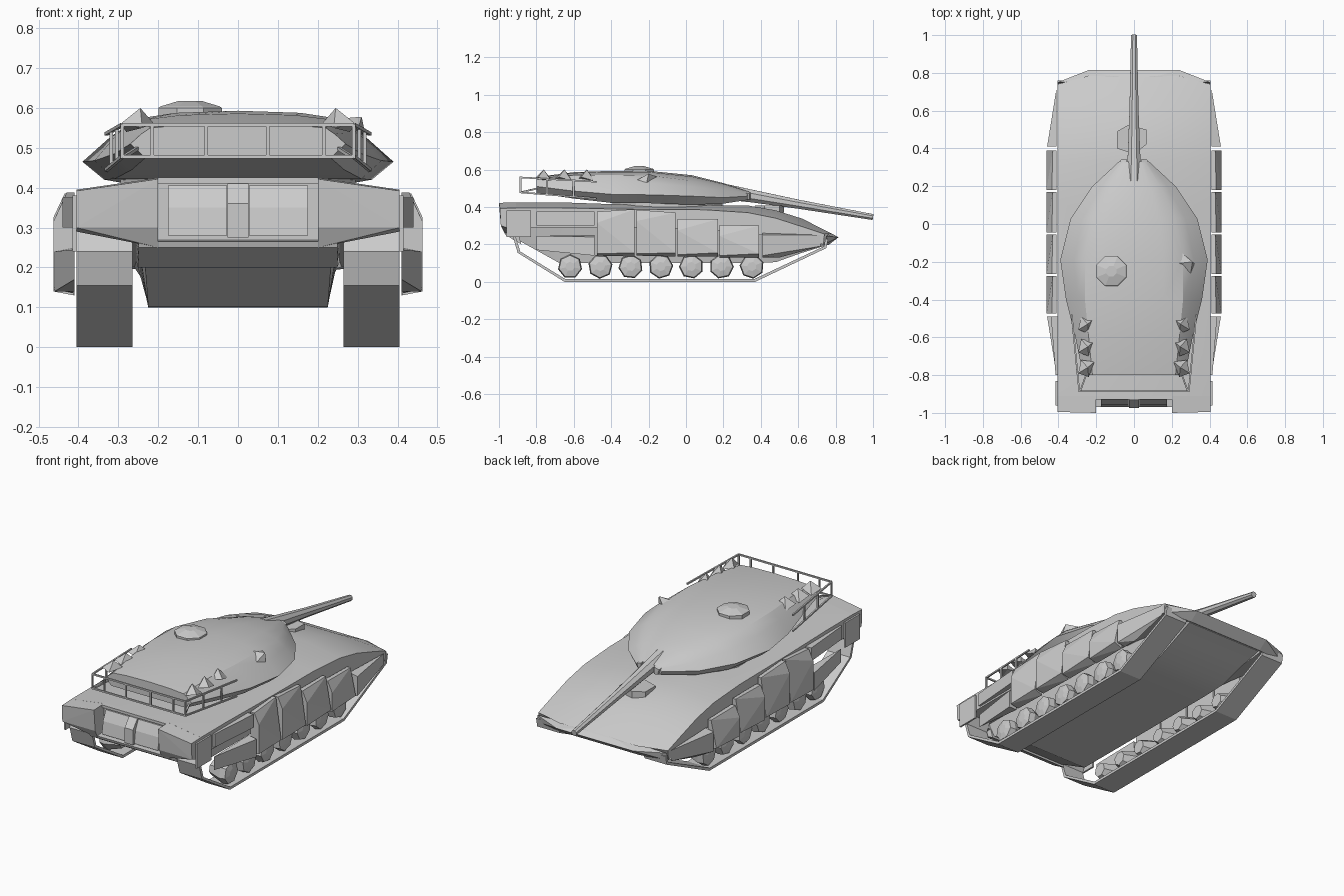
import bpy, bmesh, math
from mathutils import Vector

if "Cube" in bpy.data.objects:
    bpy.data.objects.remove(bpy.data.objects["Cube"])


def finish(name, bm, mirror=False, smooth=0):
    bmesh.ops.recalc_face_normals(bm, faces=bm.faces[:])
    me = bpy.data.meshes.new(name)
    bm.to_mesh(me)
    bm.free()
    ob = bpy.data.objects.new(name, me)
    bpy.context.collection.objects.link(ob)
    if mirror:
        mod = ob.modifiers.new("Mirror", 'MIRROR')
        mod.use_axis = (True, False, False)
    if smooth:
        bpy.ops.object.select_all(action='DESELECT')
        ob.select_set(True)
        bpy.context.view_layer.objects.active = ob
        bpy.ops.object.shade_smooth_by_angle(angle=math.radians(smooth))
    return ob


def add_loft(bm, rings):
    vs = [[bm.verts.new(p) for p in r] for r in rings]
    n = len(vs[0])
    for a, b in zip(vs, vs[1:]):
        for i in range(n):
            bm.faces.new((a[i], a[(i + 1) % n], b[(i + 1) % n], b[i]))
    bm.faces.new(vs[0])
    bm.faces.new(vs[-1][::-1])


def loft(name, rings, mirror=False, smooth=0):
    bm = bmesh.new()
    add_loft(bm, rings)
    return finish(name, bm, mirror, smooth)


def both(half):
    """Complete a half ring whose first point lies on x = 0."""
    return half + [(-x, y, z) for x, y, z in half[:0:-1]]


def hull(name, pts, mirror=False):
    bm = bmesh.new()
    for p in pts:
        bm.verts.new(p)
    bmesh.ops.convex_hull(bm, input=bm.verts[:])
    return finish(name, bm, mirror)


def box(name, x, y, z, mirror=False):
    return hull(name, [(a, b, c) for a in x for b in y for c in z], mirror)


def tube(bm, stations, n):
    """Round tube through (point, radius) stations."""
    d = (Vector(stations[-1][0]) - Vector(stations[0][0])).normalized()
    u = d.cross(Vector((0.01, 0.02, 1)) if abs(d.z) < .9 else Vector((1, 0, 0))).normalized()
    v = d.cross(u)
    rings = []
    for p, r in stations:
        ang = [2 * math.pi * (i + .5) / n for i in range(n)]
        rings.append([Vector(p) + r * (math.cos(a) * u + math.sin(a) * v) for a in ang])
    add_loft(bm, rings)


# Hull: cross-sections along y (y, deck, edge, sponson floor, belly width, belly)
hull_rings = []
for y, t, e, s, w, b in [(-.91, .425, .395, .29, .235, .23), (-.68, .425, .395, .29, .225, .102),
                         (-.3, .412, .388, .29, .225, .1), (.1, .41, .385, .28, .225, .1),
                         (.33, .408, .37, .26, .225, .1), (.48, .382, .34, .24, .225, .105),
                         (.62, .338, .295, .215, .23, .155)]:
    hull_rings.append(both([(0, y, t), (.2, y, t), (.405, y, e), (.405, y, s), (.255, y, s),
                            (w, y, b), (0, y, b)][:6]))
hull_rings.append(both([(0, .775, .26), (.24, .785, .255), (.405, .74, .255), (.405, .735, .2),
                        (.26, .755, .2), (.24, .75, .195)]))
loft("hull", hull_rings, smooth=25)

# Nose plate
hull("nose", both([(0, .77, .262), (.13, .785, .255), (.24, .815, .238), (.405, .75, .245),
                   (.405, .74, .2), (.24, .76, .195)]))

# Rear corner blocks and the engine bay between them
hull("rear_corner_block", [(.2, -1, .422), (.405, -.995, .392), (.2, -.99, .3), (.405, -.99, .3),
                           (.405, -.96, .29), (.2, -.965, .25), (.2, -.9, .425), (.405, -.9, .395),
                           (.405, -.9, .29), (.2, -.9, .25)], True)
hull("rear_lower_plate", [(x, y, z) for x in (-.25, .25) for y, z in
                          [(-.97, .265), (-.965, .25), (-.9, .27), (-.88, .2)]])
hull("rear_top_lip", [(x, y, z) for x in (-.2, .2) for y in (-.93, -.9) for z in (.41, .425)])
hull("engine_door", [(x, y, z) for x in (.028, .175) for y, z in
                     [(-.93, .405), (-.955, .35), (-.965, .28), (-.9, .28), (-.9, .405)]], True)
hull("engine_center_post", [(x, y, z) for x in (-.026, .026) for y, z in
                            [(-.935, .41), (-.975, .36), (-.975, .275), (-.9, .275), (-.9, .41)]])

# Tracks: thin open belts
outer = [(-.9, .29), (-.925, .24), (-.9, .155), (-.65, 0), (.37, 0), (.75, .18), (.76, .23)]
inner = [(.745, .23), (.738, .19), (.366, .015), (-.646, .015), (-.886, .162), (-.91, .24), (-.885, .29)]
loft("track", [[(x, y, z) for y, z in outer + inner] for x in (.265, .405)], True)

# Road wheels
for i in range(7):
    y = -.62 + .162 * i
    bm = bmesh.new()
    rings = []
    for x, r in [(.28, .04), (.36, .066), (.392, .06), (.4, .025)]:
        rings.append([(x, y + r * math.sin(a), .082 + r * math.cos(a))
                      for a in [2 * math.pi * k / 7 + i * .5 for k in range(7)]])
    add_loft(bm, rings)
    finish("road_wheel", bm, True)

# Faceted side skirts: (rear y, front y, rear top, front top, rear bottom, front bottom)
for y0, y1, t0, t1, b0, b1 in [(-.475, -.275, .375, .388, .14, .135), (-.265, -.055, .385, .37, .14, .135),
                               (-.045, .17, .335, .335, .135, .135), (.18, .39, .305, .3, .13, .13)]:
    hull("side_skirt", [(.41, y0, t0), (.41, y1, t1), (.435, y0, t0), (.43, y1, t1),
                        (.463, y0, t0 - .06), (.463, y1, b1 + .02), (.463, y0, b0 + .01),
                        (.412, y0, b0), (.412, y1, b1)], True)
hull("front_skirt", [(.41, .41, .26), (.41, .72, .25), (.41, .5, .13), (.41, .72, .19), (.41, .41, .13),
                     (.46, .41, .25), (.46, .41, .14)], True)
hull("rear_upper_skirt", [(x, y, z) for x, y in [(.405, -.8), (.415, -.8), (.405, -.49), (.44, -.49)]
                          for z in (.3, .375)], True)
hull("rear_lower_skirt", [(.41, -.8, .245), (.41, -.8, .17), (.41, -.49, .25), (.41, -.49, .14),
                          (.46, -.49, .24), (.46, -.49, .14)], True)
box("tail_skirt", (.405, .415), (-.96, -.83), (.24, .38), True)

# Turret body and ring: (y, widest, roof width, top, roof edge, widest z, bottom)
rings = []
for y, w, r, t, e, m, b in [(-.8, .27, .22, .56, .55, .51, .475), (-.6, .31, .24, .586, .57, .485, .445),
                            (-.4, .36, .26, .593, .572, .468, .422), (-.19, .39, .26, .592, .568, .465, .42),
                            (.03, .335, .22, .57, .54, .458, .412), (.2, .22, .14, .528, .508, .45, .418),
                            (.33, .08, .055, .485, .478, .458, .438)]:
    rings.append(both([(0, y, t), (r * .6, y, t - .25 * (t - e)), (r, y, e),
                       (r + .45 * (w - r), y, e - .38 * (e - m)), (w, y, m), (w * .86, y, b)]))
loft("turret", rings, smooth=28)
bm = bmesh.new()
tube(bm, [((0, -.1, .385), .3), ((0, -.1, .43), .3)], 16)
finish("turret_ring", bm)

# Main gun with mantlet cheeks
bm = bmesh.new()
tube(bm, [((0, .22, .48), .044), ((0, .36, .457), .036), ((0, .6, .415), .026), ((0, 1, .346), .017)], 8)
finish("main_gun", bm, smooth=30)
hull("mantlet_cheek", [(.035, .22, .44), (.035, .22, .5), (.08, .24, .49), (.08, .24, .43),
                       (.04, .345, .48), (.07, .34, .47), (.06, .34, .44), (.04, .345, .44)], True)
hull("driver_hatch", [(x, y, z) for x, y in [(-.09, .4), (-.09, .49), (-.03, .525), (.065, .5),
                                             (.065, .42), (0, .37)] for z in (.37, .408)])

# Commander cupola
bm = bmesh.new()
tube(bm, [((-.12, -.25, .57), .086), ((-.12, -.25, .6), .086), ((-.12, -.25, .604), .08),
          ((-.12, -.25, .618), .03)], 8)
finish("cupola", bm)

# Roof sight and side launchers
hull("roof_sight", [(.22, -.21, .57), (.31, -.2, .578), (.3, -.26, .545), (.25, -.15, .56),
                    (.32, -.21, .53)])
for y in (-.53, -.65, -.76):
    hull("side_launcher", [(.21, y + .03, .56), (.245, y, .6), (.295, y - .03, .56),
                           (.28, y + .04, .54), (.24, y - .05, .55)], True)

# Stowage basket
bars = []
for z0, z1 in [(.558, .535), (.478, .445)]:
    bars.append(((-.29, -.885, z0), (.29, -.885, z0)))
    for s in (-1, 1):
        bars.append(((s * .29, -.885, z0), (s * .33, -.48, z1)))
for x in (-.29, -.215, -.08, .075, .215, .29):
    bars.append(((x, -.885, .475), (x, -.885, .56)))
for s in (-1, 1):
    for f in (.35, .7):
        bars.append(((s * (.29 + .04 * f), -.885 + .405 * f, .478 - .033 * f),
                     (s * (.29 + .04 * f), -.885 + .405 * f, .558 - .023 * f)))
    bars.append(((s * .25, -.79, .5), (s * .285, -.885, .478)))
bm = bmesh.new()
for a, b in bars:
    tube(bm, [(a, .006), (b, .006)], 4)
finish("stowage_basket", bm)
